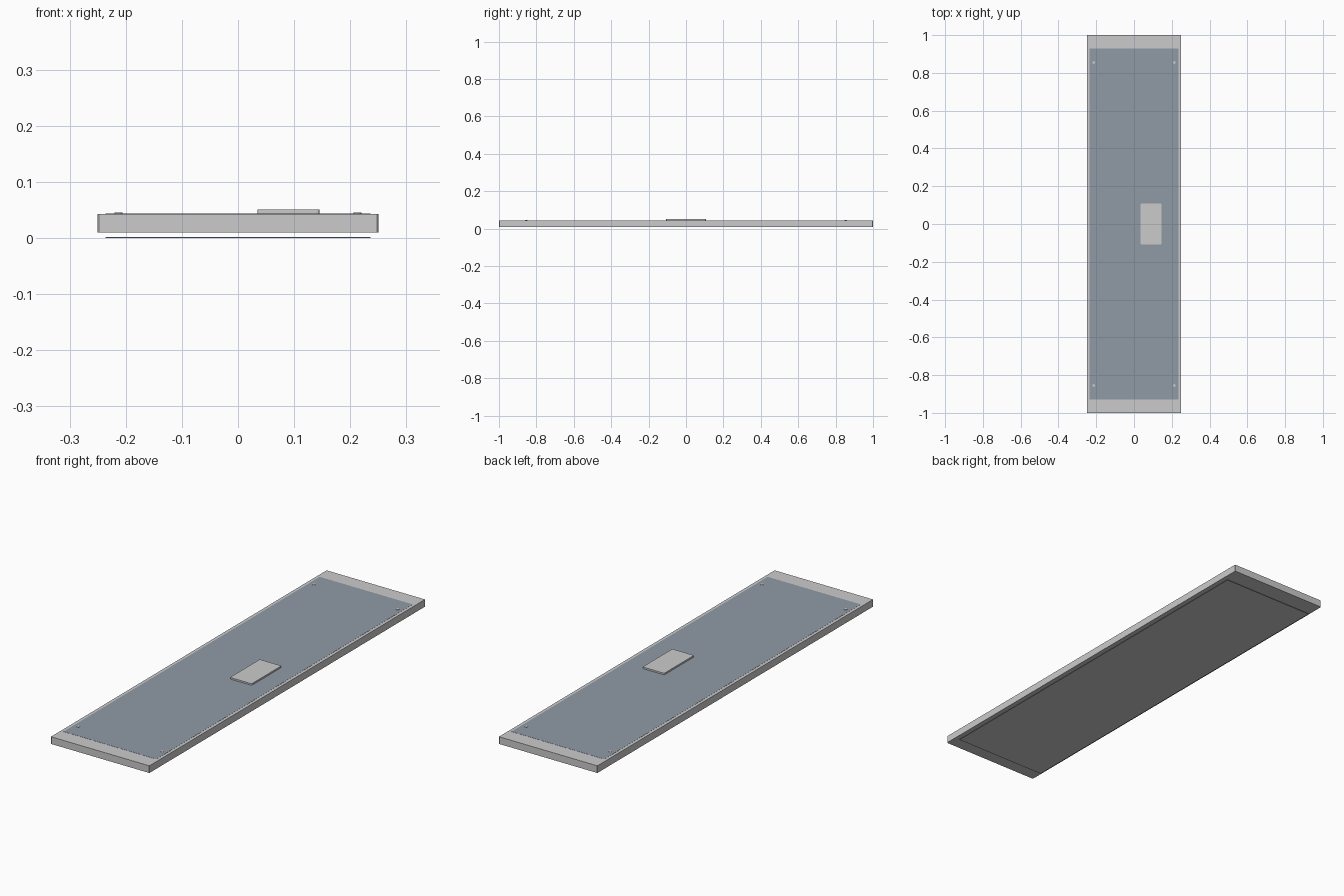
import bpy

if "Cube" in bpy.data.objects:
    bpy.data.objects.remove(bpy.data.objects["Cube"])

def material(name, rgb):
    m = bpy.data.materials.new(name)
    m.diffuse_color = (*rgb, 1)
    m.use_nodes = True
    m.node_tree.nodes["Principled BSDF"].inputs["Base Color"].default_value = m.diffuse_color
    return m

def box(name, x0, x1, y0, y1, z0, z1, mat=None, corner=0, segments=1):
    bpy.ops.mesh.primitive_cube_add(size=1, location=((x0 + x1) / 2, (y0 + y1) / 2, (z0 + z1) / 2))
    o = bpy.context.object
    o.name = name
    o.scale = (x1 - x0, y1 - y0, z1 - z0)
    bpy.ops.object.transform_apply(location=False, rotation=False, scale=True)
    if mat:
        o.data.materials.append(mat)
    if corner:
        # round the upright corners only
        w = o.data.attributes.new("bevel_weight_edge", 'FLOAT', 'EDGE')
        for e in o.data.edges:
            a, b = (o.data.vertices[i].co for i in e.vertices)
            w.data[e.index].value = 1.0 if abs(a.z - b.z) > 1e-5 else 0.0
        mod = o.modifiers.new("corners", 'BEVEL')
        mod.limit_method = 'WEIGHT'
        mod.width = corner
        mod.segments = segments
    return o

frame_mat = material("pale_metal", (0.62, 0.65, 0.64))
blue_mat = material("blue_grey", (0.28, 0.33, 0.38))

# Main slab and the slightly raised cover on it
box("frame", -0.25, 0.25, -1, 1, 0.01, 0.043, frame_mat, 0.002)
box("top_cover", -0.236, 0.236, -0.93, 0.93, 0.0425, 0.0436, blue_mat)

# Thin sheet below the slab
box("lower_sheet", -0.236, 0.236, -0.93, 0.93, 0.0, 0.002)

# Off-centre control box
box("control_box", 0.035, 0.145, -0.108, 0.108, 0.0436, 0.051, None, 0.005, 3)

# Four corner screws
for sx in (-1, 1):
    for sy in (-1, 1):
        bpy.ops.mesh.primitive_cylinder_add(vertices=16, radius=0.007, depth=0.003,
                                            location=(sx * 0.213, sy * 0.855, 0.0437))
        bpy.context.object.name = "screw"
        bpy.ops.object.shade_smooth_by_angle()
